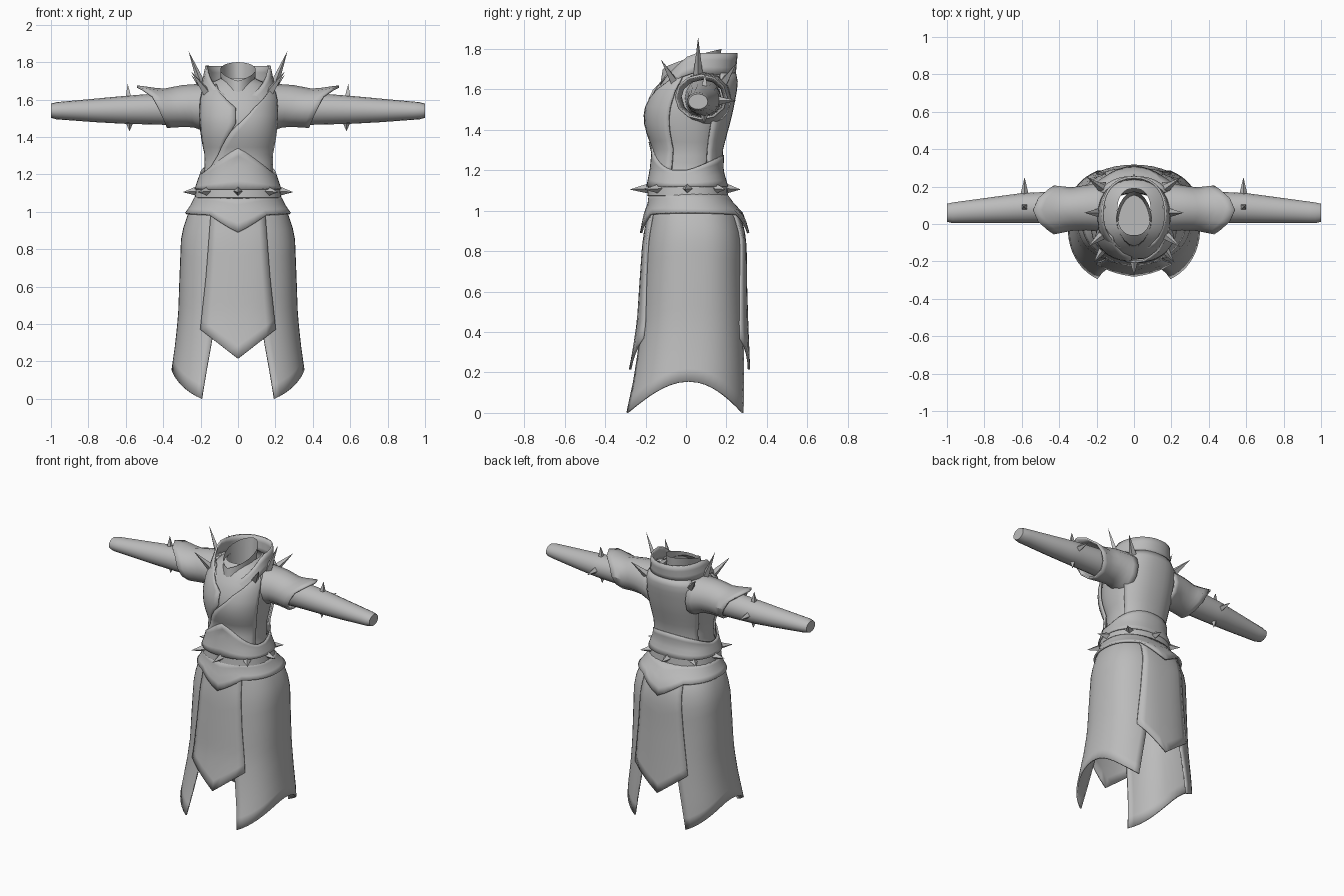
import bpy, bmesh, math
from mathutils import Vector

if "Cube" in bpy.data.objects:
    bpy.data.objects.remove(bpy.data.objects["Cube"])

cloth = bpy.data.materials.new("grey cloth")
cloth.diffuse_color = (0.5, 0.5, 0.5, 1)
cloth.use_nodes = True
cloth.node_tree.nodes["Principled BSDF"].inputs["Base Color"].default_value = cloth.diffuse_color
rad = math.radians


def lerp(rows, t):
    """Interpolate a table of rows by its first column."""
    if t <= rows[0][0]:
        return rows[0][1:]
    for a, b in zip(rows, rows[1:]):
        if t <= b[0]:
            k = (t - a[0]) / (b[0] - a[0])
            return [p + (q - p) * k for p, q in zip(a[1:], b[1:])]
    return rows[-1][1:]


def finish(name, bm, angle=35, thick=0):
    bmesh.ops.recalc_face_normals(bm, faces=bm.faces)
    me = bpy.data.meshes.new(name)
    bm.to_mesh(me)
    bm.free()
    me.materials.append(cloth)
    ob = bpy.data.objects.new(name, me)
    bpy.context.collection.objects.link(ob)
    if thick:
        mod = ob.modifiers.new("thickness", 'SOLIDIFY')
        mod.thickness, mod.offset = thick, 0
    bpy.ops.object.select_all(action='DESELECT')
    ob.select_set(True)
    bpy.context.view_layer.objects.active = ob
    bpy.ops.object.shade_smooth_by_angle(angle=rad(angle))
    return ob


def sheet(name, f, nu, nv, closed=False, thick=0, caps=(), mirror=False):
    """Grid surface f(u, v), optionally closed around u and capped at v ends."""
    bm = bmesh.new()
    n = nu if closed else nu + 1
    rows = [[bm.verts.new(f(i / nu, j / nv)) for i in range(n)] for j in range(nv + 1)]
    for j in range(nv):
        for i in range(nu):
            k = (i + 1) % n
            bm.faces.new((rows[j][i], rows[j][k], rows[j + 1][k], rows[j + 1][i]))
    for c in caps:
        bm.faces.new(rows[c])
    if mirror:
        mirror_x(bm)
    return finish(name, bm, thick=thick)


def mirror_x(bm):
    dup = bmesh.ops.duplicate(bm, geom=bm.verts[:] + bm.edges[:] + bm.faces[:])["geom"]
    for v in dup:
        if isinstance(v, bmesh.types.BMVert):
            v.co.x *= -1


def ring(rx, yf, yb, a, z, e=0.9, grow=0):
    """Point on an oval; angle 0 is the front, 90 degrees is +x."""
    s, c = math.sin(a), math.cos(a)
    x = (rx + grow) * math.copysign(abs(s) ** e, s)
    y = (yf + yb) / 2 - ((yb - yf) / 2 + grow) * math.copysign(abs(c) ** e, c)
    return Vector((x, y, z))


def spikes(name, items, r, mirror=False):
    """Four-sided spikes given as (base, tip)."""
    bm = bmesh.new()
    for base, tip in items:
        base, tip = Vector(base), Vector(tip)
        q = (tip - base).to_track_quat('Z', 'Y')
        vs = [bm.verts.new(base + q @ Vector((r * math.cos(k * math.pi / 2), r * math.sin(k * math.pi / 2), 0)))
              for k in range(4)]
        top = bm.verts.new(tip)
        bm.faces.new(vs)
        for k in range(4):
            bm.faces.new((vs[k], vs[(k + 1) % 4], top))
    if mirror:
        mirror_x(bm)
    return finish(name, bm, 20)


# Torso: height, half width, front y, back y
BODY = [(1.10, .215, -.175, .19), (1.2, .18, -.155, .16), (1.3, .178, -.145, .165), (1.38, .195, -.175, .185),
        (1.45, .205, -.192, .205), (1.52, .21, -.185, .22), (1.6, .205, -.155, .235), (1.66, .19, -.11, .24),
        (1.70, .14, -.08, .22), (1.715, .09, -.06, .19)]


def body(a, z, grow=0):
    return ring(*lerp(BODY, z), a, z, .85, grow)


sheet("torso", lambda u, v: body(u * math.tau, 1.1 + .615 * v), 32, 18, True)

# Wrapped front panels, split along a diagonal lapel
LAPEL = [(1.18, rad(-58)), (1.3, rad(-30)), (1.45, rad(-4)), (1.56, rad(20)), (1.68, rad(62))]
sheet("front_wrap_over", lambda u, v: (lambda z: body(
    lerp(LAPEL, z)[0] * (1 - u) + rad(68) * u, z, .014))(1.18 + .5 * v), 10, 12, thick=.012)
sheet("front_wrap_under", lambda u, v: (lambda z: body(
    -rad(68) * (1 - u) + min(lerp(LAPEL, z)[0], rad(-2 - 300 * max(0, z - 1.56))) * u, z, .007))(1.18 + .5 * v),
    8, 12, thick=.01)
sheet("back_panel", lambda u, v: body(rad(122 + 116 * u), 1.18 + .5 * v, .012), 12, 12, thick=.012)

# Corset band with a tall front peak and a smaller back peak
def corset(u, v):
    a = u * math.tau
    c = math.cos(a)
    top = 1.2 + (.14 * max(0, 1 - abs(math.sin(a)) / .95) if c > 0 else .075 * abs(c))
    z = 1.12 + (top - 1.12) * v
    return body(a, z, .02)


sheet("corset", corset, 40, 5, True, .01)

# Belt and its studs
BELT = [(0, .222, -.182, .198, 1.07), (.15, .232, -.192, .208, 1.075),
        (.85, .222, -.186, .202, 1.145), (1, .208, -.172, .19, 1.15)]


def belt(u, v):
    rx, yf, yb, z = lerp(BELT, (0, .15, .85, 1)[round(v * 3)])
    return ring(rx, yf, yb, u * math.tau, z)


sheet("belt", belt, 32, 3, True)
studs = []
for k in range(8):
    a = k * math.pi / 4
    studs.append((ring(.222, -.185, .2, a, 1.11), ring(.295, -.28, .27, a, 1.105)))
spikes("belt_studs", studs, .025)

# Hip flap, pointed front and back
def hip(u, v):
    a = u * math.tau
    x = abs(math.sin(a))
    dip = max(0, 1 - x / .5) * .085
    z1 = .975 + .015 * x - dip
    z = 1.085 + (z1 - 1.085) * v
    rx, yf, yb = lerp([(.89, .30, -.222, .308), (.98, .286, -.205, .283), (1.03, .25, -.185, .235),
                       (1.085, .222, -.178, .195)], z)
    return ring(rx, yf, yb, a, z)


sheet("hip_flap", hip, 48, 4, True, .012)

# Skirt: height, half width, front y, back y
SKIRT = [(0, .365, -.318, .308), (.16, .35, -.275, .302), (.3, .33, -.248, .296), (.45, .315, -.225, .29),
         (.65, .308, -.212, .284), (.85, .30, -.198, .282), (.95, .28, -.18, .262), (1.05, .23, -.165, .2)]


def skirt(u, v):
    gap = .47 - .40 * v
    a = gap + (math.pi - 2 * gap) * u
    # Hem drops from the side to points at the slits
    c = abs(math.cos(a)) / math.cos(.47)
    hem = .155 * (1 - min(1, c) ** 1.6)
    z = hem + (1.04 - hem) * v
    return ring(*lerp(SKIRT, z), a, z, .8)


sheet("skirt_sides", skirt, 20, 14, thick=.01, mirror=True)

# Long pointed hanging panels front and back
def tabard(side):
    def f(u, v):
        s = 2 * u - 1
        bottom = .215 + .155 * abs(s)
        z = bottom + (1.02 - bottom) * v
        w = lerp([(.2, .205), (.37, .2), (.65, .17), (.98, .145)], z)[0]
        rx, yf, yb = lerp(SKIRT, z)
        x = s * w
        k = math.sqrt(max(0, 1 - (abs(x) / (rx + .02)) ** 2.5))
        mid, ry = (yf + yb) / 2, (yb - yf) / 2 + .012
        return Vector((x, mid + side * ry * k, z))
    return f


sheet("front_tabard", tabard(-1), 8, 12, thick=.012)
sheet("back_tabard", tabard(1), 8, 12, thick=.012)

# Standing collar: low in front, tall at the back
def collar(u, v):
    a = u * math.tau
    k = (1 - math.cos(a)) / 2
    top = 1.60 + .18 * min(1, 1.9 * k ** .8)
    z = top - (.09 + .02 * k) * (1 - v)
    return ring(.19 - .022 * v, -.175 + .04 * v, .24 + .01 * v, a, z, .9)


sheet("collar", collar, 28, 3, True, .012)

# Inner neck, with a floor low down
def neck(u, v):
    a = u * math.tau
    top = 1.70 + .10 * ((1 - math.cos(a)) / 2) ** .7
    z = 1.58 + (top - 1.58) * v
    return ring(.085 + .01 * v, -.135 + .02 * v, .155 + .02 * v, a, z, 1.1)


sheet("neck", neck, 20, 3, True, caps=(0,))

# Sleeves: x, centre y, centre z, half depth, half height
SLEEVE = [(.2, .085, 1.555, .09, .10), (.4, .09, 1.55, .085, .085), (.6, .085, 1.545, .08, .075),
          (.75, .075, 1.542, .07, .064), (.97, .06, 1.54, .055, .046), (1.0, .06, 1.54, .048, .038)]


def sleeve(u, v):
    x = .2 + .8 * v
    cy, cz, ry, rz = lerp(SLEEVE, x)
    a = u * math.tau
    return Vector((x, cy + ry * math.sin(a), cz + rz * math.cos(a)))


sheet("sleeves", sleeve, 16, 27, True, caps=(-1,), mirror=True)

# Flared shoulder caps with a pointed upper hem
CAP = [(0, .09, 1.55, .13, .13), (.35, .088, 1.565, .115, .108), (.65, .08, 1.555, .11, .096),
       (1, .075, 1.562, .125, .108)]


def shoulder(u, v):
    a = u * math.tau
    up = math.cos(a)
    end = .43 + (.11 * up ** 2 if up > 0 else .05 * up)
    x = .15 + (end - .15) * v
    cy, cz, ry, rz = lerp(CAP, v)
    return Vector((x, cy + ry * math.sin(a), cz + rz * up))


sheet("shoulder_caps", shoulder, 12, 8, True, .012, mirror=True)

# Spikes on shoulders and forearms
spikes("shoulder_spikes", [((.19, .06, 1.67), (.265, .06, 1.86)), ((.17, -.06, 1.64), (.25, -.125, 1.75)),
                           ((.17, .19, 1.64), (.25, .25, 1.73))], .024, True)
spikes("arm_spikes", [((.585, .09, 1.60), (.59, .095, 1.685)), ((.58, .09, 1.485), (.58, .09, 1.43)),
                      ((.585, .15, 1.545), (.585, .25, 1.545))], .024, True)
